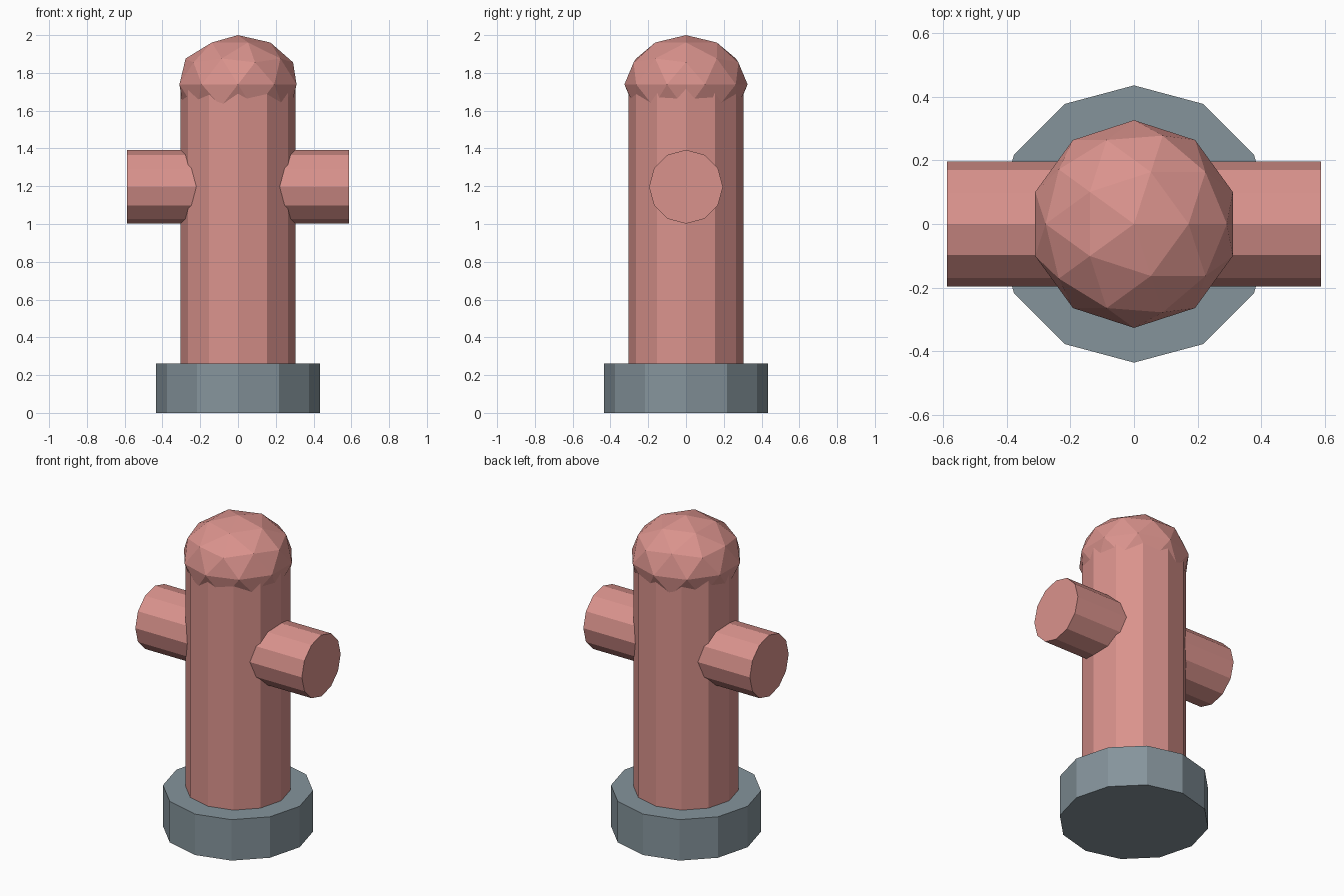
import bpy
import math

if "Cube" in bpy.data.objects:
    bpy.data.objects.remove(bpy.data.objects["Cube"])


def material(name, rgb):
    m = bpy.data.materials.new(name)
    m.diffuse_color = (*rgb, 1.0)
    m.use_nodes = True
    m.node_tree.nodes["Principled BSDF"].inputs["Base Color"].default_value = m.diffuse_color
    return m


RED = material("faded_red", (0.70, 0.29, 0.265))
SLATE = material("slate_grey", (0.235, 0.295, 0.33))


def finish(name, mat):
    ob = bpy.context.object
    ob.name = name
    ob.data.materials.append(mat)
    return ob


def cylinder(name, mat, radius, length, centre, tilt=0.0):
    bpy.ops.mesh.primitive_cylinder_add(
        vertices=12, radius=radius, depth=length,
        location=centre, rotation=(0, tilt, 0))
    return finish(name, mat)


# Foot flange
cylinder("base", SLATE, 0.435, 0.261, (0, 0, 0.1305))

# Main barrel, starting inside the flange and ending inside the cap
BOTTOM, TOP = 0.05, 1.739
cylinder("barrel", RED, 0.3045, TOP - BOTTOM, (0, 0, (TOP + BOTTOM) / 2))

# Side outlets, each starting inside the barrel
INNER, OUTER = 0.15, 0.587
for side, name in ((-1, "left_outlet"), (1, "right_outlet")):
    cylinder(name, RED, 0.1955, OUTER - INNER,
             (side * (INNER + OUTER) / 2, 0, 1.197), math.pi / 2)

# Faceted, slightly flattened dome cap
bpy.ops.mesh.primitive_ico_sphere_add(
    subdivisions=2, radius=0.326, location=(0, 0, TOP))
cap = finish("dome_cap", RED)
cap.scale.z = 0.8
